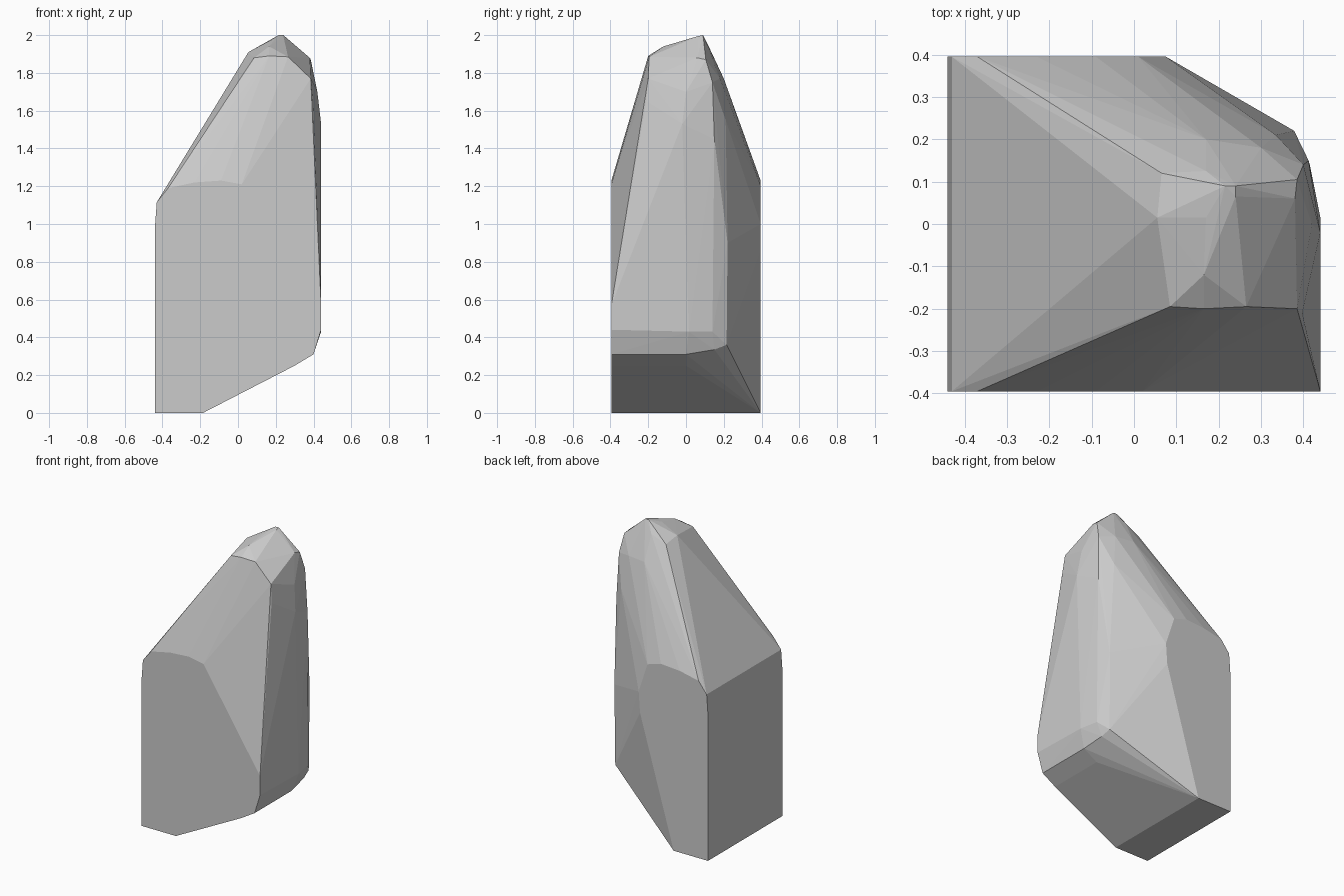
import bpy, bmesh

HALF_DEPTH = 0.395

# outline points shared by the flat front and back faces (x, z)
shared = [(-0.44, 0), (-0.185, 0), (-0.44, 0.98), (-0.43, 1.115), (-0.37, 1.19), (-0.23, 1.22), (-0.09, 1.23)]
# right-hand limits of the front face and the back face (x, z)
front = [(0.02, 1.21), (0.44, 0.57), (0.44, 0.44), (0.40, 0.31), (0.30, 0.25)]
back = [(0.01, 1.2), (0.075, 1.0), (0.065, 0.86)]

# shoulder along the top of the front slope
shoulder = [(0.085, -0.195, 1.88), (0.165, -0.20, 1.89), (0.265, -0.195, 1.885),
            (0.385, -0.20, 1.77), (0.397, -0.21, 1.65)]
# crown
crown = [(0.055, 0.015, 1.91), (0.065, 0.12, 1.885), (0.165, -0.12, 1.94),
         (0.17, 0.015, 1.97), (0.215, 0.09, 2.0), (0.24, 0.09, 2.0),
         (0.24, 0.065, 1.995), (0.17, 0.125, 1.93), (0.38, 0.06, 1.88), (0.385, 0.105, 1.87)]
# right side and rear right corner
side = [(0.44, -0.02, 1.53), (0.42, 0.0, 1.70), (0.44, 0.015, 0.43), (0.40, 0.0, 0.31),
        (0.385, 0.15, 0.335), (0.415, 0.14, 0.43), (0.375, 0.215, 0.36), (0.378, 0.22, 0.9),
        (0.40, 0.14, 1.75), (0.412, 0.15, 1.45), (0.17, 0.20, 1.77), (0.30, 0.18, 1.77),
        (0.335, 0.21, 1.55), (0.30, 0.0, 0.25)]

points = [(x, s * HALF_DEPTH, z) for s in (-1, 1) for x, z in shared]
points += [(x, -HALF_DEPTH, z) for x, z in front]
points += [(x, HALF_DEPTH, z) for x, z in back]
points += shoulder + crown + side

# wrap the points in one faceted rock
bm = bmesh.new()
for p in points:
    bm.verts.new(p)
result = bmesh.ops.convex_hull(bm, input=bm.verts[:])
loose = [v for v in bm.verts if not v.link_faces]
bmesh.ops.delete(bm, geom=loose, context='VERTS')
bmesh.ops.dissolve_limit(bm, angle_limit=0.01, verts=bm.verts[:], edges=bm.edges[:])
bmesh.ops.recalc_face_normals(bm, faces=bm.faces[:])

mesh = bpy.data.meshes.new("standing_rock")
bm.to_mesh(mesh)
bm.free()
rock = bpy.data.objects.new("standing_rock", mesh)
bpy.context.collection.objects.link(rock)
